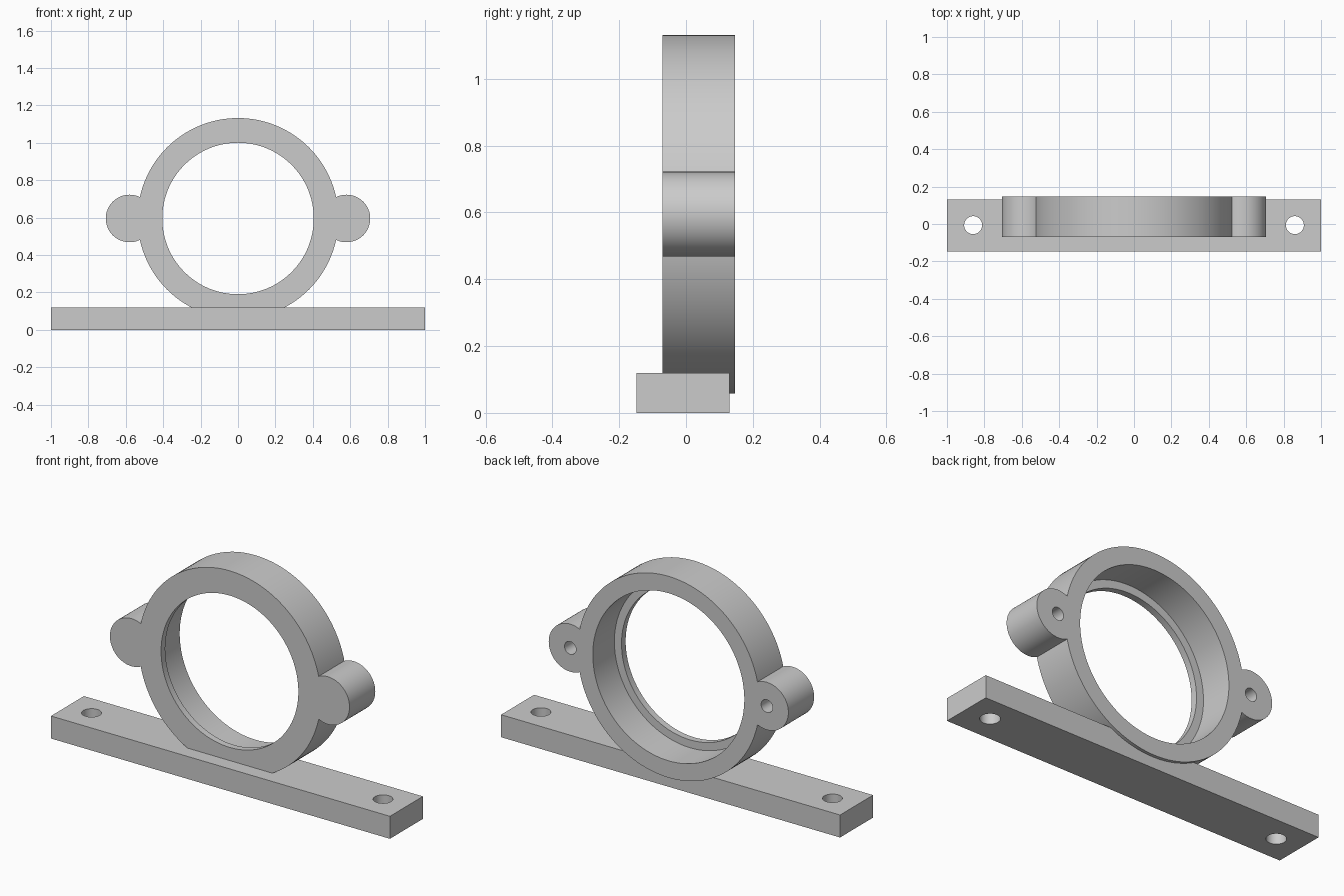
import bpy
import math

if "Cube" in bpy.data.objects:
    bpy.data.objects.remove(bpy.data.objects["Cube"], do_unlink=True)

GREY = (0.6, 0.6, 0.6, 1.0)
grey = bpy.data.materials.new("plain_grey")
grey.use_nodes = True
grey.diffuse_color = GREY
grey.node_tree.nodes["Principled BSDF"].inputs["Base Color"].default_value = GREY

RING_Z = 0.595
FRONT, BACK = -0.07, 0.147
LEDGE = -0.035
EAR_X = 0.58
BASE_Y = -0.009


def rod_y(name, x, radius, y0, y1, sides=64):
    """Cylinder along y at ring height."""
    bpy.ops.mesh.primitive_cylinder_add(
        vertices=sides, radius=radius, depth=y1 - y0,
        location=(x, (y0 + y1) / 2, RING_Z), rotation=(math.pi / 2, 0, 0))
    bpy.context.object.name = name
    return bpy.context.object


def combine(target, tool, operation):
    """Apply a boolean and discard the tool object."""
    mod = target.modifiers.new(operation.lower(), "BOOLEAN")
    mod.operation = operation
    mod.solver = "EXACT"
    mod.object = tool
    bpy.context.view_layer.objects.active = target
    bpy.ops.object.modifier_apply(modifier=mod.name)
    bpy.data.objects.remove(tool, do_unlink=True)


def finish(obj):
    obj.data.materials.clear()
    obj.data.materials.append(grey)
    bpy.ops.object.select_all(action="DESELECT")
    obj.select_set(True)
    bpy.context.view_layer.objects.active = obj
    bpy.ops.object.shade_smooth_by_angle(angle=math.radians(30))


# Ring housing with two round ears
housing = rod_y("ring_housing", 0, 0.537, FRONT, BACK, 128)
for side in (-1, 1):
    combine(housing, rod_y("ear", side * EAR_X, 0.127, FRONT, BACK), "UNION")

# Wide bore from the back, leaving a thin lip at the front
combine(housing, rod_y("bore", 0, 0.447, LEDGE, BACK + 0.1, 128), "DIFFERENCE")
combine(housing, rod_y("opening", 0, 0.405, FRONT - 0.1, BACK, 128), "DIFFERENCE")

# Blind screw holes in the backs of the ears
for side in (-1, 1):
    hole = rod_y("screw_hole", side * EAR_X, 0.034, FRONT + 0.06, BACK + 0.1, 24)
    combine(housing, hole, "DIFFERENCE")
finish(housing)

# Mounting bar with a through hole at each end
bpy.ops.mesh.primitive_cube_add(size=1, location=(0, BASE_Y, 0.06))
bar = bpy.context.object
bar.name = "mounting_bar"
bar.scale = (2, 0.278, 0.12)
bpy.ops.object.transform_apply(location=False, rotation=False, scale=True)
for side in (-1, 1):
    bpy.ops.mesh.primitive_cylinder_add(
        vertices=48, radius=0.048, depth=0.4, location=(side * 0.86, BASE_Y + 0.003, 0.06))
    combine(bar, bpy.context.object, "DIFFERENCE")
finish(bar)
